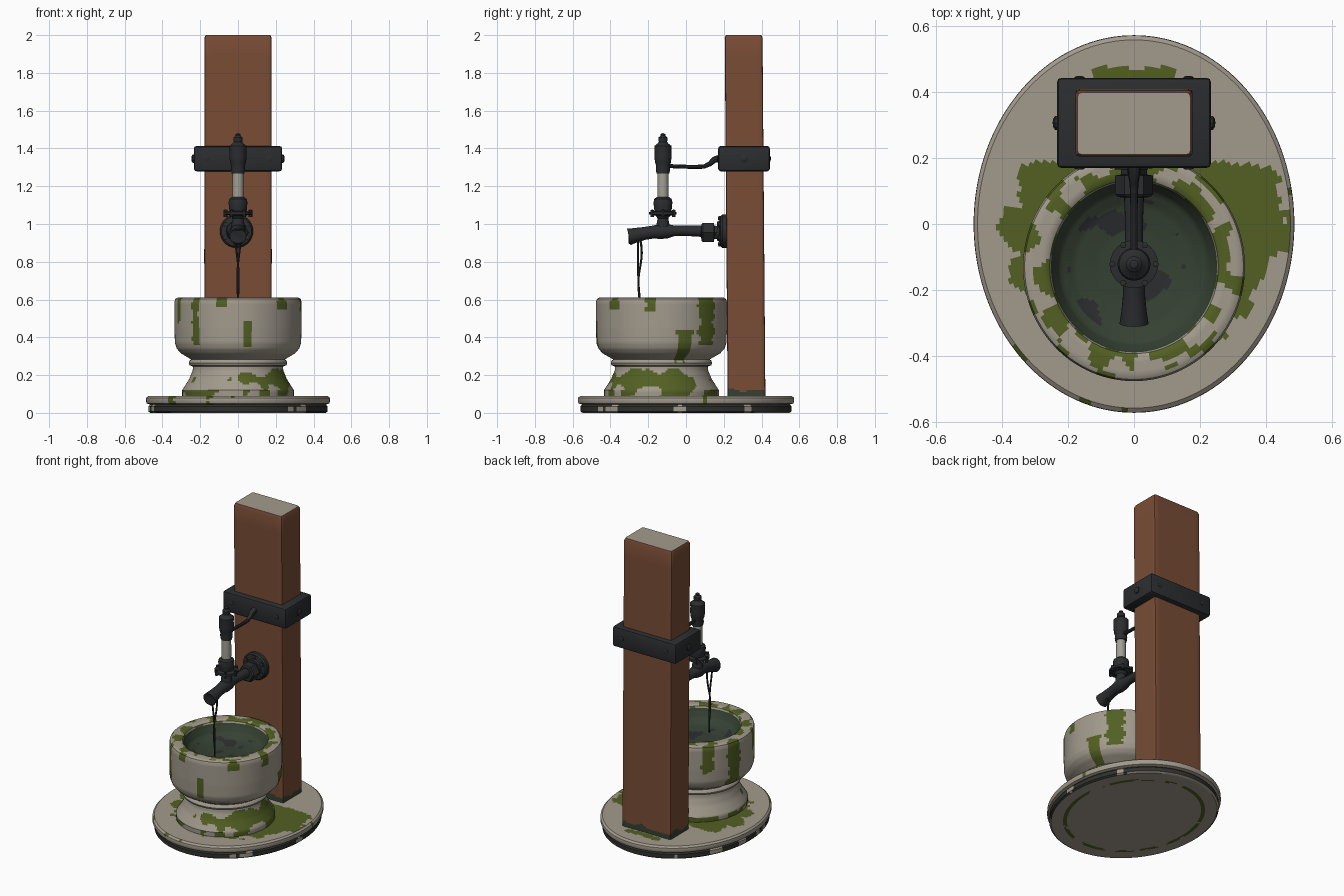
import bpy, bmesh, math
from mathutils import Vector, Matrix, noise

if "Cube" in bpy.data.objects:
    bpy.data.objects.remove(bpy.data.objects["Cube"])

TAU = 2 * math.pi


def material(name, col):
    m = bpy.data.materials.new(name)
    m.diffuse_color = (*col, 1)
    m.use_nodes = True
    m.node_tree.nodes["Principled BSDF"].inputs["Base Color"].default_value = m.diffuse_color
    return m


STONE = material("weathered_stone", (0.36, 0.325, 0.265))
MOSS = material("moss_green", (0.085, 0.115, 0.016))
RUST = material("red_brown_wood", (0.19, 0.072, 0.036))
IRON = material("black_iron", (0.024, 0.026, 0.028))
ALGAE = material("dark_algae", (0.036, 0.052, 0.032))
GRIP = material("pale_grip", (0.36, 0.35, 0.30))
GRIME = material("dark_grime", (0.03, 0.03, 0.026))


def nz(x, y, z=0.0):
    return noise.noise(Vector((x, y, z)))


def finish(name, bm, mats, rule=None):
    """Turn a bmesh into an object; rule(centre, normal) gives the material slot."""
    bmesh.ops.recalc_face_normals(bm, faces=bm.faces[:])
    if rule:
        for f in bm.faces:
            f.material_index = rule(f.calc_center_median(), f.normal)
    me = bpy.data.meshes.new(name)
    bm.to_mesh(me)
    bm.free()
    for m in mats:
        me.materials.append(m)
    ob = bpy.data.objects.new(name, me)
    bpy.context.collection.objects.link(ob)
    return ob


def loft(name, rings, mats, rule=None):
    bm = bmesh.new()
    vs = [[bm.verts.new(p) for p in r] for r in rings]
    n = len(rings[0])
    for a, b in zip(vs, vs[1:]):
        for i in range(n):
            j = (i + 1) % n
            bm.faces.new((a[i], a[j], b[j], b[i]))
    for r in (vs[0], vs[-1]):
        if (r[0].co - r[n // 2].co).length > 1e-4:
            bm.faces.new(r)
    bmesh.ops.remove_doubles(bm, verts=bm.verts[:], dist=1e-5)
    return finish(name, bm, mats, rule)


def resample(prof, step):
    out = [prof[0]]
    for (a, b), (c, d) in zip(prof, prof[1:]):
        k = max(1, round(math.hypot(c - a, d - b) / step))
        out += [(a + (c - a) * i / k, b + (d - b) * i / k) for i in range(1, k + 1)]
    return out


def lathe(name, prof, mats, loc=(0, 0, 0), rot=None, n=24, sy=1.0, rule=None):
    """Spin a (radius, height) profile; rot turns the axis away from z."""
    m = Matrix.Translation(loc) @ (rot or Matrix.Identity(4))
    rings = [[m @ Vector((r * math.cos(TAU * i / n), sy * r * math.sin(TAU * i / n), z))
              for i in range(n)] for r, z in prof]
    return loft(name, rings, mats, rule)


def tube(name, pts, radii, mats, n=12):
    pts = [Vector(p) for p in pts]
    rings = []
    for i, p in enumerate(pts):
        t = (pts[min(i + 1, len(pts) - 1)] - pts[max(i - 1, 0)]).normalized()
        u = Vector((1, 0, 0))
        v = t.cross(u).normalized()
        rings.append([p + radii[i] * (u * math.cos(TAU * k / n) + v * math.sin(TAU * k / n))
                      for k in range(n)])
    return loft(name, rings, mats)


ALONG_Y = Matrix.Rotation(-math.pi / 2, 4, 'X')   # profile height runs along +y
ALONG_X = Matrix.Rotation(math.pi / 2, 4, 'Y')    # profile height runs along +x


# Oval base slab: moss around the pedestal, grime on the lower edge
def base_rule(c, nrm):
    e = nz(c.x * 9, c.y * 9, 3.1) + 0.4 * nz(c.x * 25, c.y * 25, 1)
    if nrm.z > 0.8 and c.z > 0.08:
        d = math.hypot((c.x - 0.035) / 0.425, (c.y + 0.02) / 0.37)
        if d + 0.22 * e < 1 and c.y < 0.185 + 0.02 * e:
            return 1
        return int(abs(c.x) < 0.12 + 0.03 * e and 0.43 < c.y < 0.475 + 0.01 * e)
    if nrm.z < -0.8 and c.z < 0.005:
        d = math.hypot(c.x / 0.485, c.y / 0.57)
        return int(abs(d - 0.80) < 0.025 and e > -0.2)
    if c.z < 0.042:
        return 2 if e > -0.28 else 0
    return int(e > 0.5)


base_prof = [(0, 0), (0.465, 0), (0.475, 0.008), (0.475, 0.034), (0.466, 0.044), (0.483, 0.05),
             (0.487, 0.062), (0.486, 0.08), (0.475, 0.09), (0, 0.09)]
lathe("base_slab", resample(base_prof, 0.011), [STONE, MOSS, GRIME], n=160, sy=1.177, rule=base_rule)

# Basin on its pedestal; moss streaks are (angle, half width, low z, high z)
BY = -0.13
streaks = [(202, 4, .48, .62), (229, 4, .36, .62), (279, 4, .36, .49), (313, 5, .56, .62),
           (45, 9, .36, .62), (22, 7, .27, .44), (165, 8, .30, .62), (135, 6, .42, .62),
           (350, 5, .55, .62), (255, 5, .56, .62), (90, 8, .5, .62)]


def basin_rule(c, nrm):
    x, y = c.x, c.y - BY
    r, a = math.hypot(x, y / 1.03), math.degrees(math.atan2(y, x)) % 360
    e = nz(x * 12, y * 12, c.z * 8)
    if c.z > 0.48 and r < 0.25:
        return 3 if r < 0.2 and nz(x * 11, y * 11, 5) > 0.2 else 2
    if c.z > 0.6 and r < 0.32:
        return int(nz(x * 14, y * 14, 9) + (0.30 - r) * 5 > 0.08)
    if c.z < 0.235:
        band = 1 - abs(c.z - 0.17) / 0.06
        return int(e + 0.45 * band + 0.5 * x / 0.29 > 0.55 or (c.z < 0.115 and e > -0.1))
    for ang, w, lo, hi in streaks:
        d = abs((a - ang + 180) % 360 - 180)
        if d < w * (1 + 0.6 * nz(c.z * 22, ang, 2)) and lo + 0.03 * e < c.z < hi:
            return 1
    return 0


basin_prof = [(0.295, 0.08), (0.296, 0.12), (0.283, 0.14), (0.258, 0.18), (0.24, 0.225), (0.238, 0.245),
              (0.256, 0.252), (0.261, 0.264), (0.256, 0.277), (0.248, 0.283), (0.268, 0.295),
              (0.302, 0.315), (0.324, 0.34), (0.334, 0.37), (0.337, 0.45), (0.337, 0.585),
              (0.332, 0.603), (0.32, 0.61), (0.268, 0.61), (0.256, 0.602), (0.248, 0.58),
              (0.225, 0.54), (0.18, 0.515), (0.11, 0.502), (0, 0.498)]
lathe("stone_basin", resample(basin_prof, 0.012), [STONE, MOSS, ALGAE, IRON], loc=(0, BY, 0),
      n=144, sy=1.03, rule=basin_rule)


# Square post, leaning very slightly, with a pale top and a damp foot
def rounded_rect(hx, hy, cy, z):
    cx, k = 0.012, []
    corners = [(hx, -hy), (hx, hy), (-hx, hy), (-hx, -hy)]
    for i, (x, y) in enumerate(corners):
        s = Vector((x, y))
        prev, nxt = Vector(corners[i - 1]), Vector(corners[(i + 1) % 4])
        p = s + (prev - s).normalized() * cx
        q = s + (nxt - s).normalized() * cx
        end = nxt + (s - nxt).normalized() * cx
        k += [p, (p + q) / 4 + s / 2]
        k += [q.lerp(end, t / 14) for t in range(14)]
    return [(p.x, p.y + cy, z) for p in k]


def post_rule(c, nrm):
    if nrm.z > 0.7:
        return 2
    return int(c.z < 0.125 + 0.03 * nz(c.x * 12, c.y * 12, 4))


zs = [0.08 + 0.01 * i for i in range(9)] + [0.2 + 0.12 * i for i in range(15)] + [1.985]
rings = [rounded_rect(0.178 + 0.002 * nz(z * 3, 1), 0.1, 0.321 - 0.008 * z, z) for z in zs]
rings.append(rounded_rect(0.171, 0.094, 0.305, 2.0))
loft("wooden_post", rings, [RUST, ALGAE, STONE], post_rule)

# Iron band clamped round the post, with bolts
bm = bmesh.new()
bmesh.ops.create_cube(bm, size=1, matrix=Matrix.Translation((0, 0.307, 1.346)) @
                      Matrix.Diagonal((0.468, 0.274, 0.134, 1)))
bmesh.ops.bevel(bm, geom=bm.edges[:], offset=0.014, segments=2, affect='EDGES', profile=0.5)
finish("iron_band", bm, [IRON])
nub = [(0.022, -0.012), (0.022, 0.006), (0.012, 0.012), (0, 0.013)]
for s in (-1, 1):
    lathe("band_side_bolt", [(r, s * z) for r, z in nub], [IRON], (s * 0.234, 0.307, 1.346), ALONG_X, 10)
    for y, d in ((0.17, -1), (0.444, 1)):
        lathe("band_face_bolt", [(r * 0.7, d * z * 0.4) for r, z in nub], [IRON],
              (s * 0.165, y, 1.346), ALONG_Y, 10)

# Wall flange, hexagonal collar and supply pipe
lathe("wall_flange", [(0.088, 0.215), (0.088, 0.192), (0.08, 0.182), (0.055, 0.178), (0.05, 0.165), (0, 0.165)],
      [IRON], (-0.008, 0, 0.962), ALONG_Y, 28)
for i in range(6):
    a = TAU * i / 6 + 0.5
    lathe("flange_bolt", [(0.014, 0.19), (0.014, 0.172), (0, 0.168)], [IRON],
          (-0.008 + 0.068 * math.cos(a), 0, 0.962 + 0.068 * math.sin(a)), ALONG_Y, 6)
lathe("pipe_collar", [(0.04, 0.17), (0.04, 0.15), (0.058, 0.147), (0.058, 0.09), (0.05, 0.082), (0.03, 0.08)],
      [IRON], (0, 0, 0.955), ALONG_Y, 6)
tube("supply_pipe", [(0, 0.2, 0.96), (0, 0.08, 0.962), (0, 0.0, 0.964), (0, -0.06, 0.964), (0, -0.1, 0.962),
                     (0, -0.14, 0.96), (0, -0.17, 0.958), (0, -0.22, 0.95), (0, -0.27, 0.94), (0, -0.302, 0.932),
                     (0, -0.304, 0.932)],
     [0.03, 0.03, 0.027, 0.028, 0.038, 0.04, 0.034, 0.034, 0.039, 0.044, 0.034], [IRON], 20)

# Upright valve: stem, bolted disc, pale grip and finial
VY = -0.122
lathe("valve_stem", [(0.034, 0.96), (0.034, 1.0), (0.028, 1.03), (0.04, 1.045), (0.073, 1.05), (0.073, 1.064),
                     (0.045, 1.068), (0.048, 1.09), (0.05, 1.115), (0.046, 1.132), (0.034, 1.142), (0, 1.142)],
      [IRON], (0, VY, 0), n=24)
for i in range(6):
    a = TAU * i / 6
    lathe("disc_bolt", [(0.01, 1.038), (0.01, 1.074), (0, 1.077)], [IRON],
          (0.066 * math.cos(a), VY + 0.066 * math.sin(a), 0), n=6)
lathe("valve_grip", [(0.029, 1.138), (0.03, 1.2), (0.028, 1.28)], [GRIP], (0, VY, 0), n=20)
lathe("valve_finial", [(0, 1.268), (0.034, 1.268), (0.038, 1.29), (0.036, 1.31), (0.042, 1.325), (0.046, 1.36),
                       (0.044, 1.39), (0.046, 1.4), (0.046, 1.413), (0.03, 1.425), (0.022, 1.435), (0.024, 1.445),
                       (0.024, 1.458), (0.012, 1.468), (0.013, 1.476), (0, 1.482)], [IRON], (0, VY, 0), n=24)

# Brace rod between the valve and the band
tube("brace_rod", [(0, -0.12, 1.31), (0, -0.06, 1.305), (0, 0.04, 1.302), (0, 0.095, 1.304), (0, 0.125, 1.318),
                   (0, 0.15, 1.34), (0, 0.19, 1.35)], [0.011, 0.011, 0.011, 0.012, 0.014, 0.018, 0.022], [IRON], 10)

# Thin twisted streams of water falling into the basin
for s in (-1, 1):
    pts, rad = [], []
    for i in range(19):
        t = i / 18
        spread = 0.013 * (1 - t) ** 1.5
        pts.append((s * spread * math.cos(5 * t), -0.248 + s * spread * math.sin(5 * t + 0.5) + 0.004 * math.sin(9 * t),
                    0.915 - 0.41 * t))
        rad.append(0.006 - 0.002 * t)
    tube("water_stream", pts, rad, [IRON], 8)

# Smooth shading with sharp edges kept
for ob in bpy.context.scene.objects:
    ob.select_set(True)
    bpy.context.view_layer.objects.active = ob
bpy.ops.object.shade_smooth_by_angle(angle=math.radians(35))
